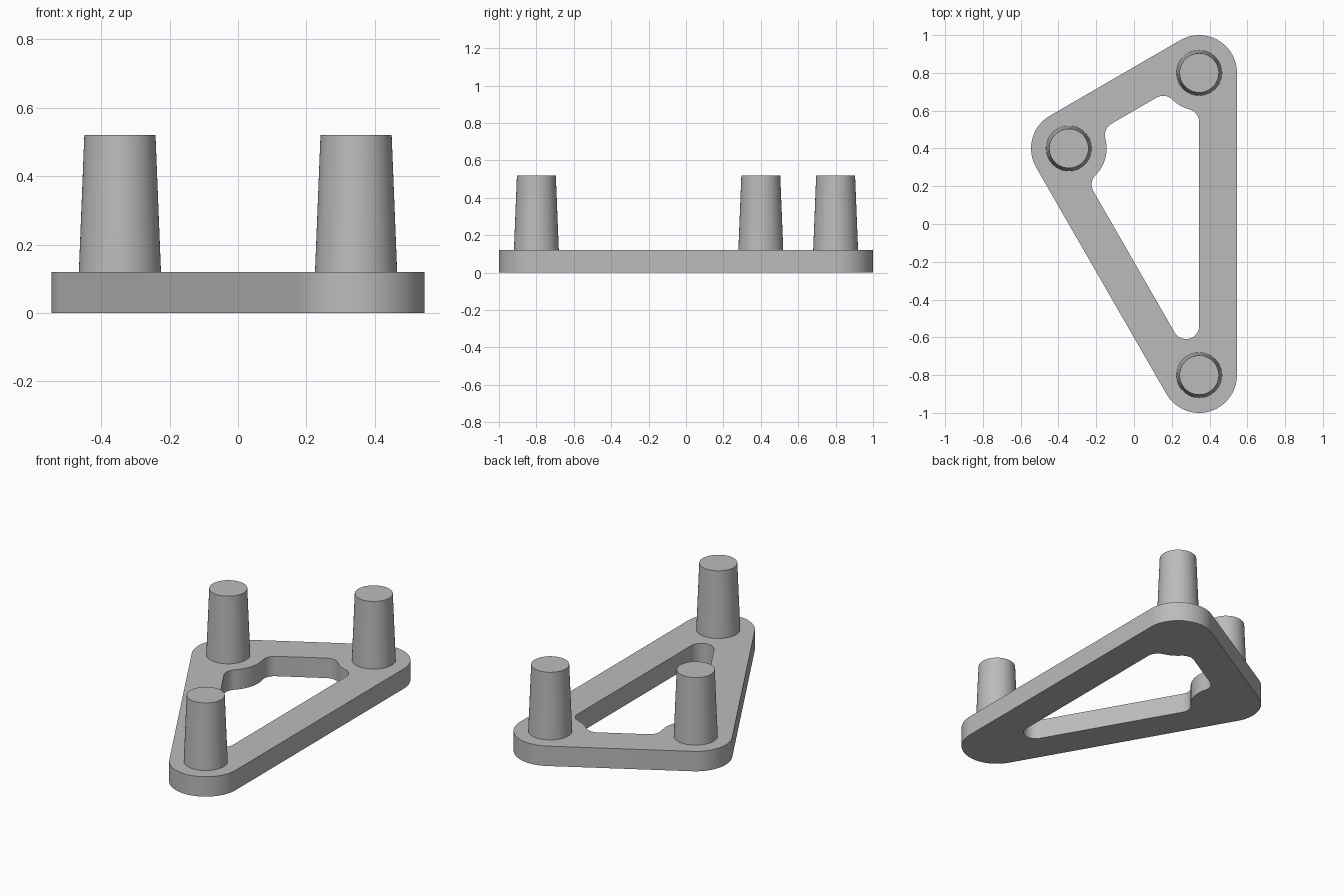
import bpy
import bmesh
import math
from mathutils import Vector

old = bpy.data.objects.get("Cube")
if old:
    bpy.data.objects.remove(old, do_unlink=True)

THICK, TOP = 0.12, 0.52      # plate thickness, peg top height
RIM, FILLET = 0.2, 0.07      # plate corner radius, opening corner radius
PEG_BASE, PEG_TOP = 0.12, 0.104
corners = [Vector(p) for p in ((0.345, -0.8), (0.345, 0.8), (-0.345, 0.4))]

grey = bpy.data.materials.new("grey")
grey.use_nodes = True
colour = (0.5, 0.5, 0.5, 1)
grey.diffuse_color = colour
grey.node_tree.nodes["Principled BSDF"].inputs["Base Color"].default_value = colour


def arc(centre, start, end, radius, steps=16):
    """Points around centre from one direction to another, the short way."""
    a = math.atan2(start.y, start.x)
    turn = math.atan2(start.cross(end), start.dot(end))
    return [centre + radius * Vector((math.cos(a + turn * i / steps),
                                      math.sin(a + turn * i / steps)))
            for i in range(steps + 1)]


def finish(bm, name):
    bmesh.ops.recalc_face_normals(bm, faces=bm.faces)
    mesh = bpy.data.meshes.new(name)
    bm.to_mesh(mesh)
    bm.free()
    mesh.materials.append(grey)
    obj = bpy.data.objects.new(name, mesh)
    bpy.context.collection.objects.link(obj)
    bpy.ops.object.select_all(action='DESELECT')
    obj.select_set(True)
    bpy.context.view_layer.objects.active = obj
    bpy.ops.object.shade_smooth_by_angle(angle=math.radians(30))


# Outline and opening: the opening runs along the peg centre lines,
# bulges in around each peg and has filleted corners
outline, opening = [], []
reach = math.sqrt((RIM + FILLET) ** 2 - FILLET ** 2)
for i, v in enumerate(corners):
    d1 = (v - corners[i - 1]).normalized()
    d2 = (corners[(i + 1) % 3] - v).normalized()
    in1, in2 = Vector((-d1.y, d1.x)), Vector((-d2.y, d2.x))
    outline += arc(v, -in1, -in2, RIM, 32)
    f1 = v - d1 * reach + in1 * FILLET
    f2 = v + d2 * reach + in2 * FILLET
    opening += arc(f1, -in1, v - f1, FILLET)
    opening += arc(v, f1 - v, f2 - v, RIM)
    opening += arc(f2, v - f2, -in2, FILLET)

# Plate
bm = bmesh.new()
for loop in (outline, opening):
    points = [p for i, p in enumerate(loop) if (p - loop[i - 1]).length > 0.002]
    verts = [bm.verts.new((p.x, p.y, 0)) for p in points]
    for i, vert in enumerate(verts):
        bm.edges.new((verts[i - 1], vert))
bmesh.ops.triangle_fill(bm, edges=bm.edges[:], use_beauty=True)
raised = bmesh.ops.extrude_face_region(bm, geom=bm.faces[:], use_keep_orig=True)
bmesh.ops.translate(bm, vec=(0, 0, THICK),
                    verts=[g for g in raised["geom"] if isinstance(g, bmesh.types.BMVert)])
finish(bm, "plate")

# Tapered pegs
for v, name in zip(corners, ("front_peg", "back_left_peg", "back_right_peg")):
    bm = bmesh.new()
    bmesh.ops.create_cone(bm, cap_ends=True, segments=64, radius1=PEG_BASE,
                          radius2=PEG_TOP, depth=TOP - THICK)
    bmesh.ops.translate(bm, verts=bm.verts, vec=(v.x, v.y, (TOP + THICK) / 2))
    finish(bm, name)
